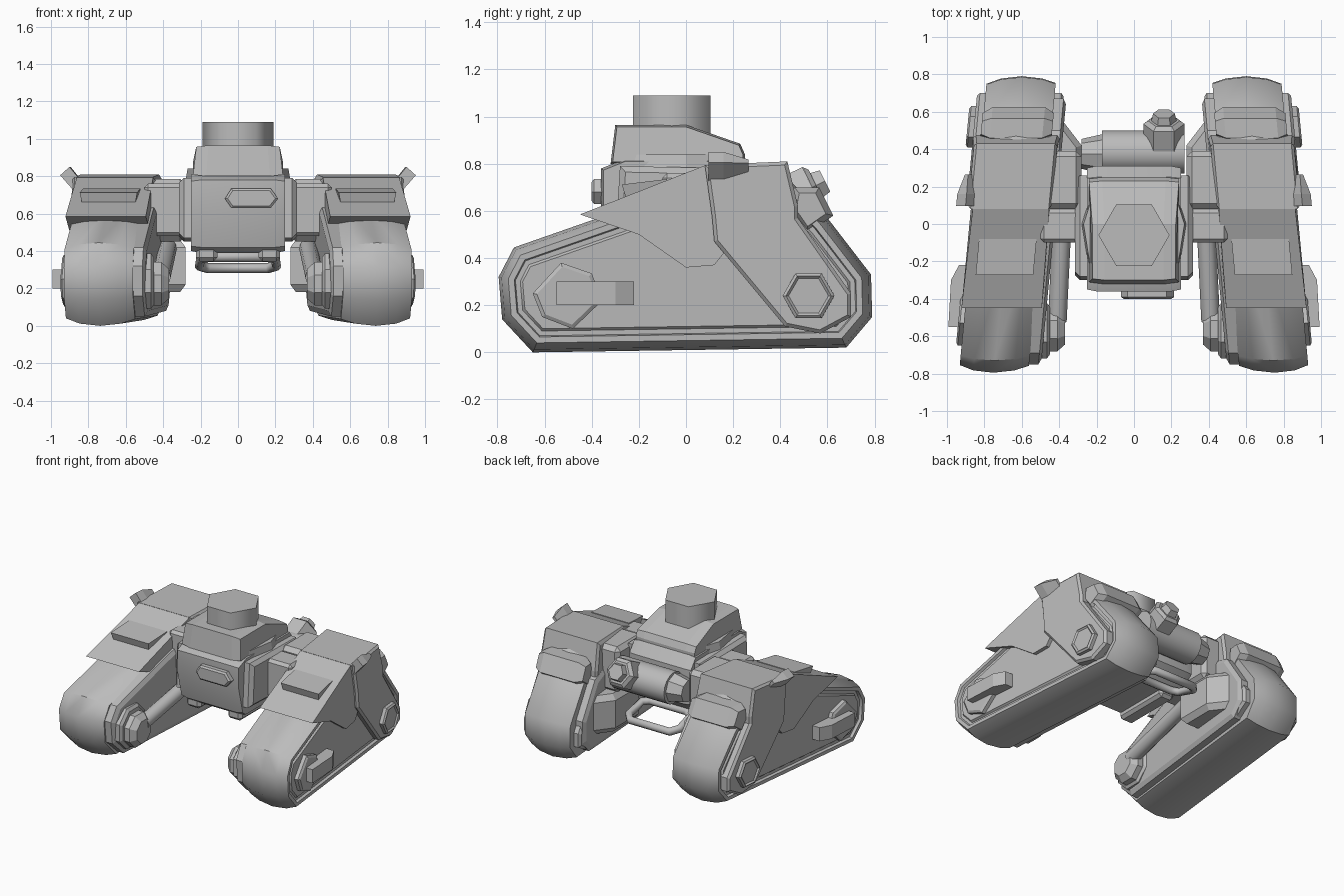
import bpy, bmesh, math
from mathutils import Vector

cube = bpy.data.objects.get("Cube")
if cube:
    bpy.data.objects.remove(cube)

grey = bpy.data.materials.new("plain grey")
grey.use_nodes = True
grey.diffuse_color = (0.5, 0.5, 0.5, 1)
grey.node_tree.nodes["Principled BSDF"].inputs["Base Color"].default_value = (0.5, 0.5, 0.5, 1)


def inset(pts, d):
    """Offset a closed outline inward by d."""
    area = sum(a[0] * b[1] - b[0] * a[1] for a, b in zip(pts, pts[1:] + pts[:1]))
    s = 1 if area > 0 else -1
    out = []
    for i, p in enumerate(pts):
        p = Vector(p)
        e1 = (p - Vector(pts[i - 1])).normalized()
        e2 = (Vector(pts[(i + 1) % len(pts)]) - p).normalized()
        n1, n2 = Vector((-e1.y, e1.x)) * s, Vector((-e2.y, e2.x)) * s
        out.append(p + (n1 + n2) * d / (1 + n1.dot(n2)))
    return out


def finish(name, bm, smooth=0, pair=False, splay=False, bevel=0):
    """Turn a bmesh into an object; splay slants a pod part, pair mirrors it."""
    bmesh.ops.recalc_face_normals(bm, faces=bm.faces)
    if splay:
        for v in bm.verts:
            v.co.x += 0.675 - 0.095 * v.co.y
    mesh = bpy.data.meshes.new(name)
    bm.to_mesh(mesh)
    bm.free()
    mesh.materials.append(grey)
    ob = bpy.data.objects.new(name, mesh)
    bpy.context.collection.objects.link(ob)
    if smooth:
        bpy.ops.object.select_all(action='DESELECT')
        bpy.context.view_layer.objects.active = ob
        ob.select_set(True)
        bpy.ops.object.shade_smooth_by_angle(angle=math.radians(smooth))
    if bevel:
        mod = ob.modifiers.new("bevel", 'BEVEL')
        mod.width, mod.segments = bevel, 1
    if pair:
        ob.modifiers.new("mirror", 'MIRROR')


def loft(name, pts, sections, axis='x', top=None, **kw):
    """Stack inset copies of an outline along an axis; top=(height, factor) narrows the upper part."""
    bm = bmesh.new()
    rings = []
    for pos, d in sections:
        ring = []
        for a, b in inset(pts, d):
            co = {'x': (pos, a, b), 'y': (a, pos, b), 'z': (a, b, pos)}[axis]
            v = bm.verts.new(co)
            if top and v.co.z > top[0]:
                v.co.x *= top[1]
            ring.append(v)
        rings.append(ring)
    n = len(pts)
    for r, q in zip(rings, rings[1:]):
        for i in range(n):
            bm.faces.new((r[i], r[(i + 1) % n], q[(i + 1) % n], q[i]))
    bm.faces.new(rings[0])
    bm.faces.new(rings[-1])
    finish(name, bm, **kw)


def rod(name, p, q, r1, r2, sides, **kw):
    """Cylinder or cone between two points."""
    bm = bmesh.new()
    p, q = Vector(p), Vector(q)
    bmesh.ops.create_cone(bm, cap_ends=True, segments=sides, radius1=r1, radius2=r2, depth=(q - p).length)
    bm.transform((q - p).to_track_quat('Z', 'X').to_matrix().to_4x4())
    bmesh.ops.translate(bm, vec=(p + q) / 2, verts=bm.verts)
    finish(name, bm, **kw)


def box(name, x, y, z, **kw):
    loft(name, [(x[0], y[0]), (x[1], y[0]), (x[1], y[1]), (x[0], y[1])],
         [(z[0], 0), (z[1], 0)], 'z', **kw)


def ngon(cx, cy, r, n, turn=0):
    return [(cx + r * math.cos(math.tau * i / n + turn), cy + r * math.sin(math.tau * i / n + turn))
            for i in range(n)]


pod = dict(pair=True, splay=True)

# Track pods: crowned tread with a shallow groove on the outer side
track = [(-.65, 0), (.68, .02), (.79, .15), (.785, .33), (.6, .57), (.44, .73), (.1, .73),
         (-.2, .63), (-.73, .445), (-.795, .32), (-.78, .14)]
loft("track", track, [(-.185, .036), (-.11, .012), (0, 0), (.11, .012), (.185, .04), (.185, .065),
                      (.165, .07), (.165, .09), (.178, .1)], smooth=42, **pod)
inner = [(-.62, .05), (.58, .08), (.67, .17), (.67, .33), (.5, .57), (.1, .7), (-.2, .6),
         (-.69, .42), (-.75, .32), (-.735, .16)]
loft("track_inner_plate", inner, [(-.25, .03), (-.235, 0), (-.17, 0)], **pod)

# Pod armour: rear shell, front skirt with a ridge, rear flap, fin
shell = [(.08, .795), (.11, .58), (.12, .47), (.42, .11), (.57, .08), (.7, .15), (.7, .25),
         (.475, .57), (.475, .62), (.43, .81)]
loft("rear_shell", shell, [(-.235, .02), (-.22, 0), (.215, 0), (.23, .015)], top=(.7, .96), **pod)
skirt = [(-.45, .585), (-.2, .5), (0, .36), (.12, .37), (.16, .42), (.11, .6), (.085, .795)]
loft("front_skirt", skirt, [(-.225, 0), (.205, 0)], top=(.7, .95), **pod)
ridge = [(-.255, .655), (-.272, .712), (-.08, .735), (-.08, .68)]
loft("skirt_ridge", ridge, [(-.15, 0), (.135, 0)], top=(.7, 1.08), **pod)
loft("rear_flap", [(.44, .6), (.51, .5), (.625, .58), (.565, .7), (.46, .7)],
     [(-.19, .025), (-.14, 0), (.14, 0), (.19, .025)], **pod)
loft("side_fin", [(.17, .77), (.235, .85), (.285, .805), (.21, .72)],
     [(.095, 0), (.16, 0), (.265, .022)], 'y', **pod)

# Outer hubs and brackets
loft("rear_hub", ngon(.52, .24, .11, 6), [(.2, 0), (.255, 0), (.265, .012), (.255, .022)], **pod)
plate = [(-.65, .25), (-.53, .38), (-.4, .335), (-.355, .22), (-.48, .1), (-.61, .15)]
loft("front_hub_plate", plate, [(.16, 0), (.205, 0), (.215, .015)], **pod)
bracket = [(.18, -.55), (.265, -.55), (.275, -.3), (.24, -.22), (.18, -.22)]
loft("front_bracket", bracket, [(.2, 0), (.3, 0)], 'z', **pod)

# Inner hubs, struts and drive boxes
loft("inner_hub", ngon(-.565, .225, .125, 8, math.pi / 8),
     [(.37, .035), (.41, 0), (.52, 0)], pair=True)
loft("inner_hub_collar", ngon(-.57, .24, .16, 8, math.pi / 8), [(.45, .02), (.465, 0), (.55, 0)], pair=True)
rod("strut", (.41, -.52, .26), (.375, .2, .42), .05, .05, 12, smooth=40, pair=True)
loft("drive_box", [(.28, .15), (.28, .42), (.38, .55), (.46, .55), (.46, .15)],
     [(.18, .03), (.22, 0), (.42, 0), (.46, .03)], 'z', pair=True)
box("axle", (.2, .5), (-.1, .08), (.48, .76), pair=True, bevel=.02)
box("shoulder", (.28, .5), (.08, .39), (.45, .785), pair=True, bevel=.03)

# Body
hull = [(-.36, .78), (-.36, .62), (-.31, .42), (-.27, .39), (.2, .39), (.31, .48), (.31, .74),
        (.25, .82), (-.26, .82)]
loft("hull", hull, [(-.25, .01), (-.2, 0), (.2, 0), (.25, .01)], smooth=25)
loft("hull_side", [(-.28, .79), (-.3, .47), (.2, .45), (.26, .52), (.26, .78)],
     [(.22, 0), (.29, 0), (.315, .025)], pair=True)
box("chin", (.11, .225), (-.29, .15), (.345, .43), pair=True, bevel=.02)
loft("front_lamp", [(-.07, .68), (-.035, .63), (.175, .63), (.215, .68), (.175, .735), (-.035, .735)],
     [(-.4, .012), (-.39, 0), (-.34, 0)], 'y')

# Neck: base plate, sloped collar and hexagonal mount
base = [(-.24, -.25), (0, -.3), (.24, -.25), (.28, 0), (.2, .25), (-.2, .25), (-.28, 0)]
loft("neck_base", base, [(.78, 0), (.84, .01)], 'z')
collar = [(-.32, .8), (.25, .8), (.25, .84), (.23, .885), (0, .965), (-.3, .965)]
loft("collar", collar, [(-.24, .008), (-.17, 0), (.17, 0), (.24, .008)], top=(.9, .93))
loft("neck_mount", ngon(0, -.06, .19, 6), [(.9, 0), (1.09, 0)], 'z', smooth=65)

# Rear engine drum with end cap and exhaust nozzle
rod("engine_drum", (-.17, .385, .62), (.27, .385, .62), .115, .115, 16, smooth=40)
rod("engine_cap", (-.28, .375, .62), (-.17, .375, .62), .08, .105, 8)
rod("nozzle_base", (.16, .42, .645), (.16, .535, .7), .11, .11, 6)
rod("nozzle_collar", (.16, .535, .7), (.16, .552, .708), .11, .085, 6)
rod("nozzle_tip", (.16, .55, .707), (.16, .59, .727), .068, .058, 6)

# Rear tow loop
curve = bpy.data.curves.new("tow_loop", 'CURVE')
curve.dimensions, curve.bevel_depth, curve.bevel_resolution = '3D', .028, 2
path = [(.15, .2, .37), (.2, .23, .362), (.205, .37, .322), (.16, .42, .308)]
path += [(-x, y, z) for x, y, z in reversed(path)]
line = curve.splines.new('POLY')
line.points.add(len(path) - 1)
line.use_cyclic_u = True
for point, co in zip(line.points, path):
    point.co = (*co, 1)
curve.materials.append(grey)
bpy.context.collection.objects.link(bpy.data.objects.new("tow_loop", curve))
